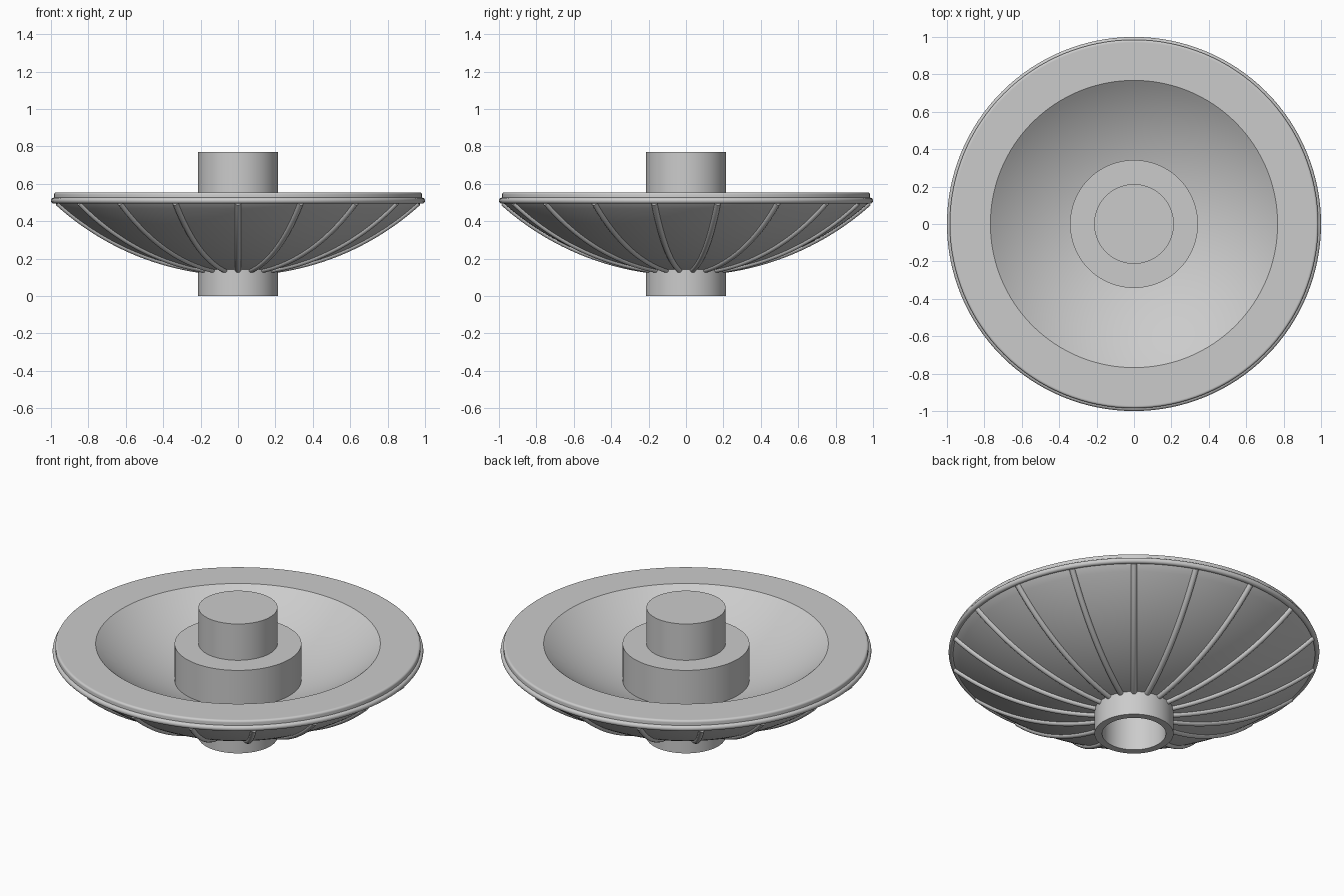
import bpy, bmesh, math
from math import sin, cos, pi, radians, sqrt

cube = bpy.data.objects.get("Cube")
if cube:
    bpy.data.objects.remove(cube, do_unlink=True)

# One plain grey for the whole model
grey = bpy.data.materials.new("plain grey")
grey.use_nodes = True
grey.diffuse_color = (0.6, 0.6, 0.6, 1)
grey.node_tree.nodes["Principled BSDF"].inputs["Base Color"].default_value = (0.6, 0.6, 0.6, 1)

SEGMENTS = 128
TUBE_R = 0.213
BORE_R = 0.172
HUB_R = 0.19        # inner edge of parts, buried in the tube wall
RIM_TOP = 0.554
RIM_R = 0.985
ROUND = 0.012       # rounding of the rim's upper edge


def smooth(obj):
    bpy.ops.object.select_all(action='DESELECT')
    obj.select_set(True)
    bpy.context.view_layer.objects.active = obj
    bpy.ops.object.shade_smooth_by_angle(angle=radians(30))


def lathe(name, profile, closed=True):
    """Revolve (radius, height) points around z; radius 0 becomes a pole."""
    bm = bmesh.new()
    rings = []
    for r, z in profile:
        if r == 0:
            rings.append([bm.verts.new((0, 0, z))] * SEGMENTS)
        else:
            rings.append([bm.verts.new((r * cos(a), r * sin(a), z))
                          for a in (2 * pi * i / SEGMENTS for i in range(SEGMENTS))])
    pairs = list(zip(rings, rings[1:]))
    if closed:
        pairs.append((rings[-1], rings[0]))
    for low, high in pairs:
        for i in range(SEGMENTS):
            j = (i + 1) % SEGMENTS
            corners = dict.fromkeys((low[i], low[j], high[j], high[i]))
            bm.faces.new(list(corners))
    bmesh.ops.recalc_face_normals(bm, faces=bm.faces)
    mesh = bpy.data.meshes.new(name)
    bm.to_mesh(mesh)
    bm.free()
    mesh.materials.append(grey)
    obj = bpy.data.objects.new(name, mesh)
    bpy.context.collection.objects.link(obj)
    smooth(obj)


def bowl_arc(r_start, r_end, radius, bottom, steps=24):
    """Points on a spherical bowl centred on the axis."""
    points = []
    for i in range(steps + 1):
        r = r_start + (r_end - r_start) * i / steps
        points.append((r, bottom + radius - sqrt(radius ** 2 - r ** 2)))
    return points


# Dish: curved underside, flat broad rim with a rounded edge, hollowed top
underside = bowl_arc(HUB_R, 0.975, 1.468, 0.125)
hollow = bowl_arc(0.768, HUB_R, 1.25, RIM_TOP - 0.264)
rounding = [(RIM_R - ROUND + ROUND * cos(a), RIM_TOP - ROUND + ROUND * sin(a))
            for a in (pi / 2 * i / 5 for i in range(6))]
flat_top = [(RIM_R - ROUND - 0.004, RIM_TOP)]
lathe("dish", underside + [(RIM_R, 0.51)] + rounding + flat_top + hollow)

# Round bead around the rim
lathe("rim_bead", [(0.984 + 0.016 * cos(a), 0.51 + 0.016 * sin(a))
                   for a in (2 * pi * i / 16 for i in range(16))])

# Raised collar inside the dish
lathe("collar", [(HUB_R, 0.25), (0.342, 0.25), (0.342, RIM_TOP), (HUB_R, RIM_TOP)])

# Central tube, open below and capped above
lathe("central_tube", [(0, 0.77), (TUBE_R, 0.77), (TUBE_R, 0), (BORE_R, 0),
                       (BORE_R, 0.73), (0, 0.73)], closed=False)

# Radial ribs under the dish
RIBS = 18
curve = bpy.data.curves.new("ribs", 'CURVE')
curve.dimensions = '3D'
curve.bevel_depth = 0.016
curve.bevel_resolution = 6
curve.use_fill_caps = True
path = bowl_arc(0.2, 0.978, 1.468, 0.125)
for k in range(RIBS):
    angle = 2 * pi * k / RIBS - pi / 2
    spline = curve.splines.new('POLY')
    spline.points.add(len(path) - 1)
    for point, (r, z) in zip(spline.points, path):
        point.co = (r * cos(angle), r * sin(angle), z, 1)
curve.materials.append(grey)
ribs = bpy.data.objects.new("ribs", curve)
bpy.context.collection.objects.link(ribs)
bpy.ops.object.select_all(action='DESELECT')
ribs.select_set(True)
bpy.context.view_layer.objects.active = ribs
bpy.ops.object.convert(target='MESH')
smooth(bpy.context.view_layer.objects.active)
